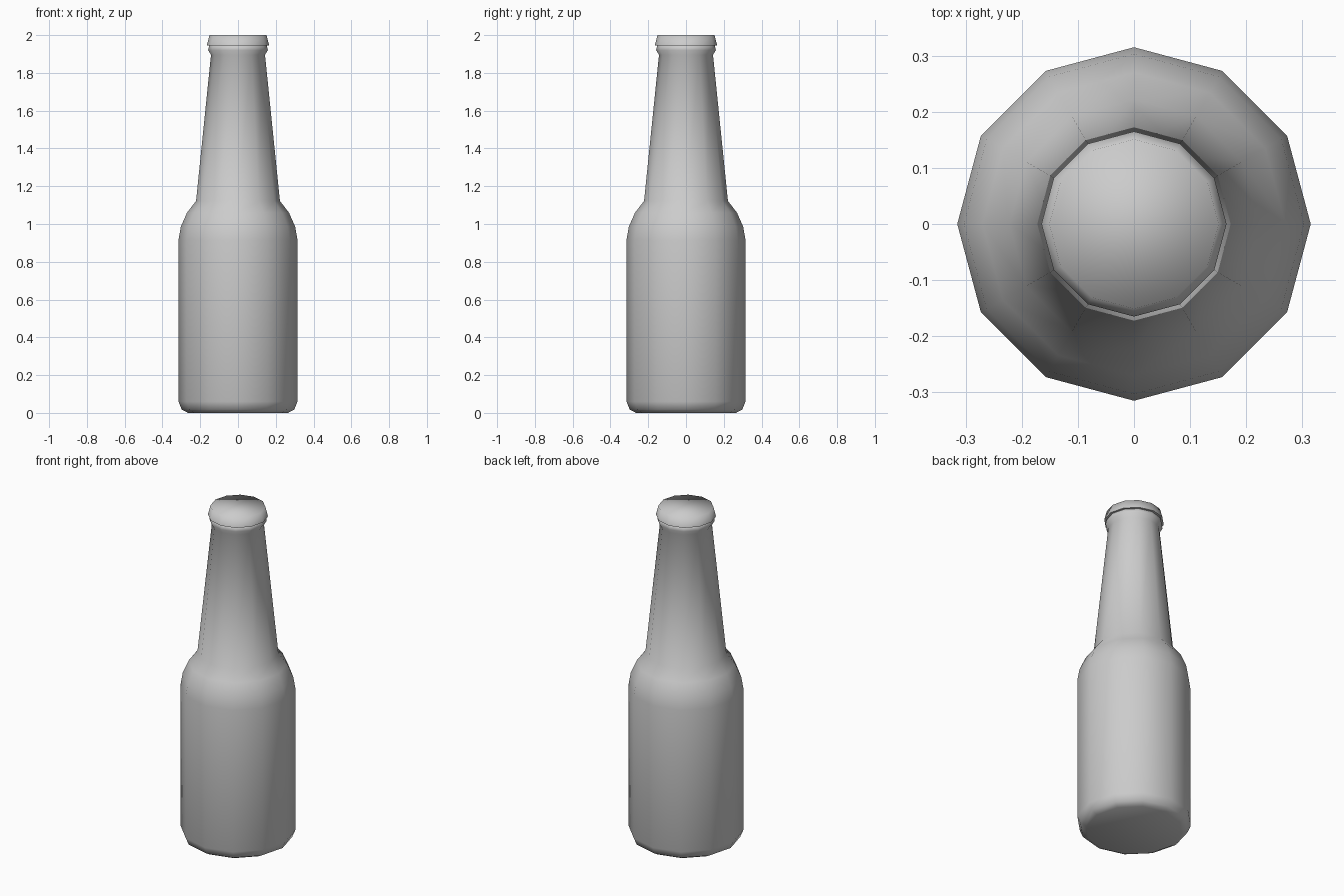
import bpy, bmesh, math

if "Cube" in bpy.data.objects:
    bpy.data.objects.remove(bpy.data.objects["Cube"])

SIDES = 12


def lathe(name, profile, cap_bottom=False, cap_top=False):
    """Revolve (radius, z) points around z into a 12-sided smooth solid."""
    bm = bmesh.new()
    rings = []
    for r, z in profile:
        rings.append([bm.verts.new((r * math.cos(2 * math.pi * i / SIDES),
                                    r * math.sin(2 * math.pi * i / SIDES), z))
                      for i in range(SIDES)])
    for low, high in zip(rings, rings[1:]):
        for i in range(SIDES):
            j = (i + 1) % SIDES
            bm.faces.new((low[i], low[j], high[j], high[i]))
    if cap_bottom:
        bm.faces.new(rings[0][::-1])
    if cap_top:
        bm.faces.new(rings[-1])
    mesh = bpy.data.meshes.new(name)
    bm.to_mesh(mesh)
    bm.free()
    obj = bpy.data.objects.new(name, mesh)
    bpy.context.collection.objects.link(obj)
    bpy.ops.object.select_all(action='DESELECT')
    obj.select_set(True)
    bpy.context.view_layer.objects.active = obj
    bpy.ops.object.shade_smooth_by_angle(angle=math.radians(80))
    return obj


# Bottle: rounded base, straight body, curved shoulder, tapered neck, lip
lathe("bottle_body", [
    (0.265, 0.0), (0.298, 0.018), (0.315, 0.06), (0.315, 0.915),
    (0.303, 0.985), (0.27, 1.06), (0.222, 1.122),
    (0.143, 1.895), (0.158, 1.92), (0.153, 1.945), (0.14, 1.95)],
    cap_bottom=True)

# Cap: slightly overhanging, tapering to a flat top
lathe("bottle_cap", [(0.139, 1.946), (0.165, 1.946), (0.151, 2.0)],
      cap_top=True)
